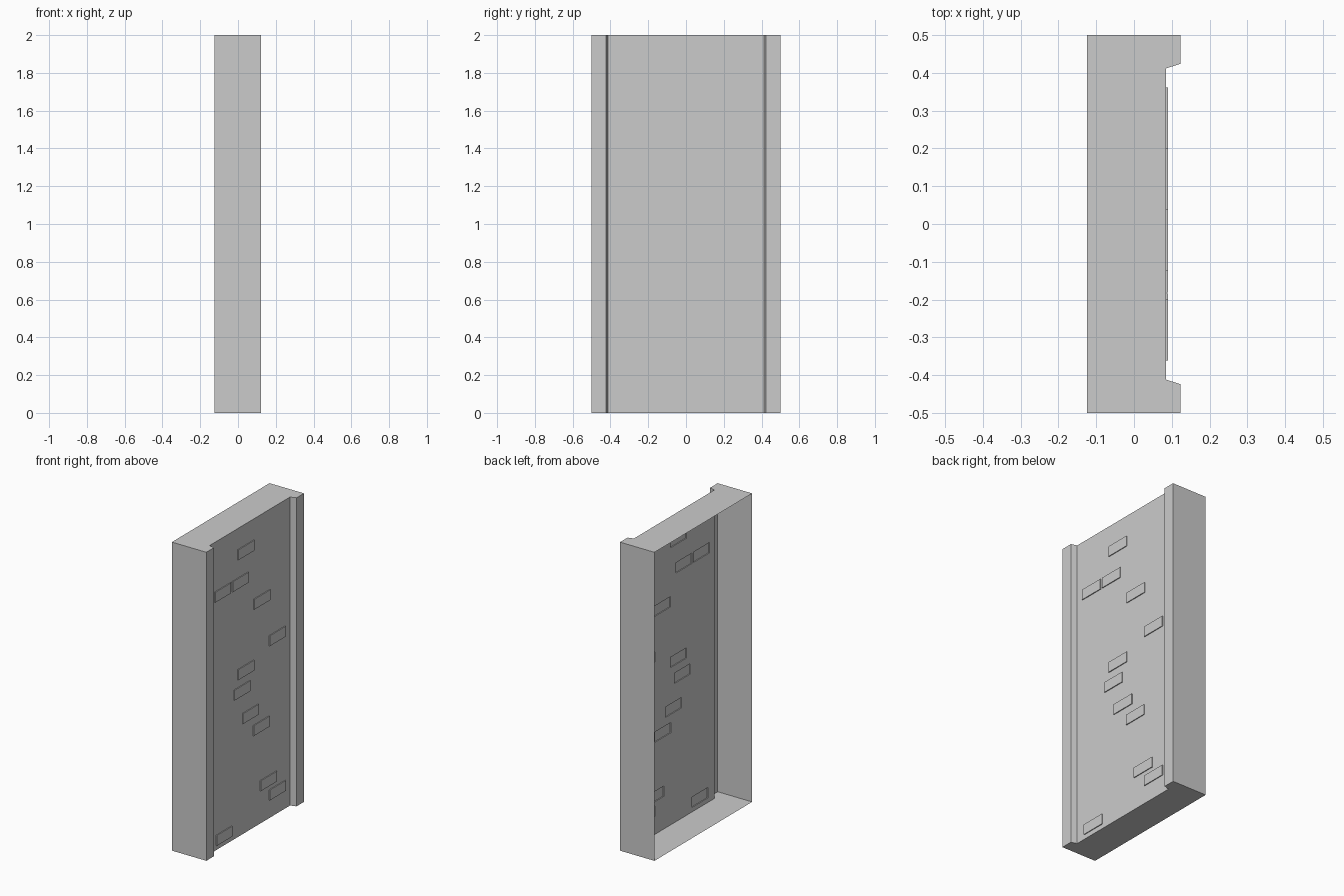
import bpy, bmesh

if "Cube" in bpy.data.objects:
    bpy.data.objects.remove(bpy.data.objects["Cube"])

HEIGHT, BACK, FRONT = 2.0, -0.124, 0.123
PANEL, RAISED, PANEL_Y = 0.085, 0.0905, 0.412     # panel depth, brick face depth, half width
BRICK_W, BRICK_H = 0.163, 0.067

# Scattered brick centres (y, z)
CENTRES = [(-0.043, 1.83), (-0.28, 1.645), (-0.10, 1.645), (0.12, 1.447),
           (0.28, 1.15), (-0.043, 1.053), (-0.083, 0.935), (0.005, 0.75),
           (0.115, 0.63), (0.187, 0.245), (0.28, 0.15), (-0.265, 0.063)]
BRICKS = [(y - BRICK_W / 2, y + BRICK_W / 2, z - BRICK_H / 2, z + BRICK_H / 2)
          for y, z in CENTRES]


def finish(name, bm):
    bmesh.ops.remove_doubles(bm, verts=bm.verts[:], dist=1e-5)
    mesh = bpy.data.meshes.new(name)
    bm.to_mesh(mesh)
    bm.free()
    obj = bpy.data.objects.new(name, mesh)
    bpy.context.collection.objects.link(obj)
    return obj


def face(bm, points):
    return bm.faces.new([bm.verts.new(p) for p in points])


# Wall shell: frame posts and end caps, open at the back
half = [(PANEL, PANEL_Y), (FRONT, 0.424), (FRONT, 0.5), (BACK, 0.5)]
outline = [(x, -y) for x, y in reversed(half)] + half   # counter-clockwise
bm = bmesh.new()
for i, (a, b) in enumerate(zip(outline, outline[1:])):
    if i != 3:                                          # the recessed panel is its own part
        face(bm, [(*a, 0), (*b, 0), (*b, HEIGHT), (*a, HEIGHT)])
face(bm, [(*p, HEIGHT) for p in outline])
face(bm, [(*p, 0) for p in reversed(outline)])
finish("wall_shell", bm)

# Recessed panel, left open behind each brick
ys = sorted({-PANEL_Y, PANEL_Y} | {v for b in BRICKS for v in b[:2]})
zs = sorted({0.0, HEIGHT} | {v for b in BRICKS for v in b[2:]})
bm = bmesh.new()
for y0, y1 in zip(ys, ys[1:]):
    for z0, z1 in zip(zs, zs[1:]):
        cy, cz = (y0 + y1) / 2, (z0 + z1) / 2
        if not any(b[0] < cy < b[1] and b[2] < cz < b[3] for b in BRICKS):
            face(bm, [(PANEL, y0, z0), (PANEL, y1, z0), (PANEL, y1, z1), (PANEL, y0, z1)])
finish("recessed_panel", bm)

# Raised bricks: hollow shallow boxes
bm = bmesh.new()
for y0, y1, z0, z1 in BRICKS:
    loop = [(y0, z0), (y1, z0), (y1, z1), (y0, z1)]
    face(bm, [(RAISED, *p) for p in loop])
    for a, b in zip(loop, loop[1:] + loop[:1]):
        face(bm, [(PANEL, *a), (PANEL, *b), (RAISED, *b), (RAISED, *a)])
finish("raised_bricks", bm)
